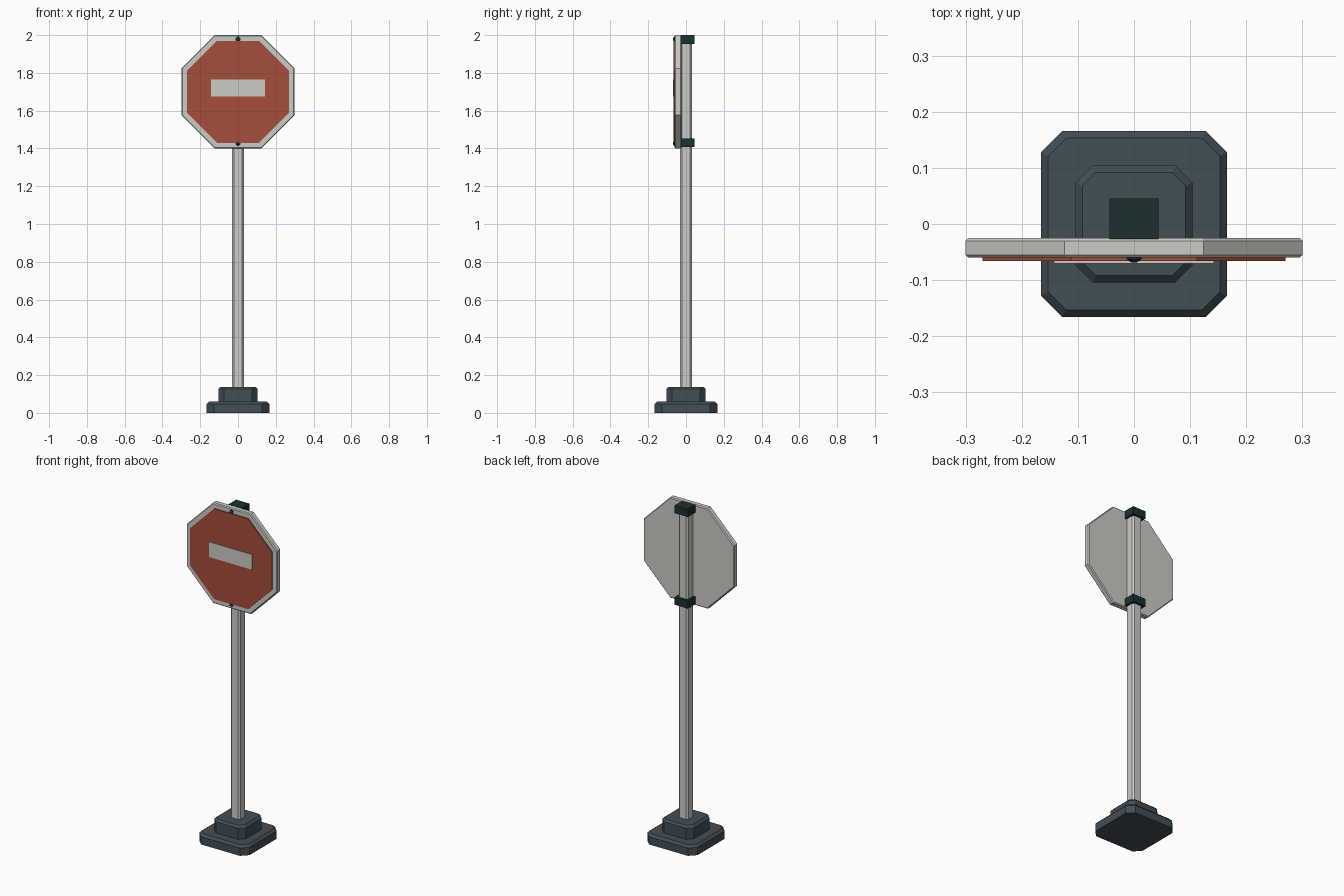
import bpy, bmesh, math
from mathutils import Matrix, Vector

cube = bpy.data.objects.get("Cube")
if cube:
    bpy.data.objects.remove(cube, do_unlink=True)


def material(name, color):
    m = bpy.data.materials.new(name)
    m.diffuse_color = (*color, 1)
    m.use_nodes = True
    m.node_tree.nodes["Principled BSDF"].inputs["Base Color"].default_value = (*color, 1)
    return m


white = material("pale grey metal", (0.60, 0.60, 0.57))
red = material("sign red", (0.38, 0.075, 0.042))
slate = material("dark slate", (0.052, 0.077, 0.095))
dark = material("dark green black", (0.012, 0.028, 0.030))


def stack(name, rings, mat, matrix=Matrix()):
    """Bridge equal-sized outlines, given as (height, points), into a solid."""
    bm = bmesh.new()
    loops = [[bm.verts.new((x, y, h)) for x, y in pts] for h, pts in rings]
    n = len(loops[0])
    for a, b in zip(loops, loops[1:]):
        for i in range(n):
            j = (i + 1) % n
            bm.faces.new((a[i], a[j], b[j], b[i]))
    bm.faces.new(loops[0][::-1])
    bm.faces.new(loops[-1])
    bm.transform(matrix)
    bmesh.ops.recalc_face_normals(bm, faces=bm.faces)
    mesh = bpy.data.meshes.new(name)
    bm.to_mesh(mesh)
    bm.free()
    mesh.materials.append(mat)
    obj = bpy.data.objects.new(name, mesh)
    bpy.context.collection.objects.link(obj)
    return obj


def cut_square(half, cut):
    k = half - cut
    return [(half, -k), (half, k), (k, half), (-k, half),
            (-half, k), (-half, -k), (-k, -half), (k, -half)]


def octagon(apothem):
    return cut_square(apothem, apothem * (1 - math.tan(math.pi / 8)))


def rect(x, y):
    return [(x, -y), (x, y), (-x, y), (-x, -y)]


def facing(y, z):
    """Stand an outline up so that its height points to the front."""
    return Matrix.Translation((0, y, z)) @ Matrix.Rotation(math.pi / 2, 4, "X")


# Stepped base with cut corners and bevelled top edges
stack("base_plate", [(0, cut_square(0.166, 0.038)), (0.046, cut_square(0.166, 0.038)),
                     (0.06, cut_square(0.153, 0.032))], slate)
stack("base_block", [(0.055, cut_square(0.104, 0.03)), (0.126, cut_square(0.104, 0.03)),
                     (0.138, cut_square(0.092, 0.024))], slate)

# Post
stack("post", [(0.13, cut_square(0.032, 0.010)), (1.98, cut_square(0.032, 0.010))], white)

# Sign panel with bevelled rims, red face and centre bar
stack("sign_panel", [(0, octagon(0.295)), (0.005, octagon(0.3)),
                     (0.030, octagon(0.3)), (0.035, octagon(0.295))],
      white, facing(-0.025, 1.7))
stack("sign_face", [(0, octagon(0.27)), (0.007, octagon(0.27))], red, facing(-0.059, 1.7))
stack("sign_bar", [(0, rect(0.143, 0.045)), (0.005, rect(0.143, 0.045))],
      white, facing(-0.065, 1.72))

# Clamps behind the panel and the bolts that hold it
for label, clamp_z, bolt_z in (("upper", 1.977, 1.979), ("lower", 1.43, 1.427)):
    stack(label + "_clamp", [(-0.023, rect(0.044, 0.036)), (0.023, rect(0.044, 0.036))],
          dark, Matrix.Translation((0, 0.009, clamp_z)))
    stack(label + "_bolt", [(0, octagon(0.013)), (0.004, octagon(0.013)), (0.010, octagon(0.004))],
          dark, facing(-0.059, bolt_z))
